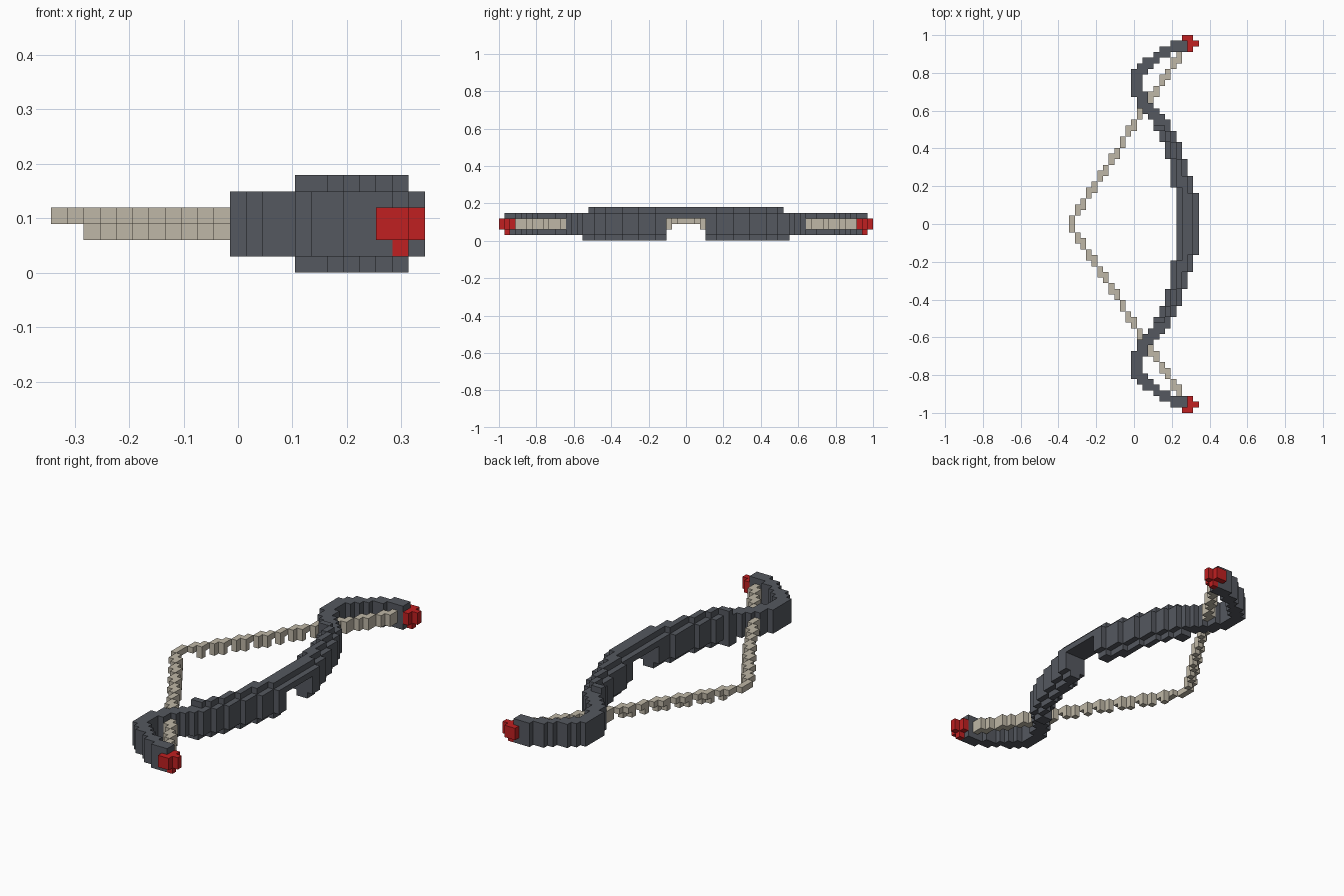
import bpy
import bmesh
from mathutils import Vector

cube = bpy.data.objects.get("Cube")
if cube:
    bpy.data.objects.remove(cube, do_unlink=True)

V = 2 / 67           # block size
COLUMNS = 23         # blocks across x


def material(name, rgb):
    m = bpy.data.materials.new(name)
    m.use_nodes = True
    m.diffuse_color = (*rgb, 1)
    m.node_tree.nodes["Principled BSDF"].inputs["Base Color"].default_value = (*rgb, 1)
    return m


AXES = [Vector(a) for a in ((1, 0, 0), (0, 1, 0), (0, 0, 1))]


def build(name, blocks, mat, hidden_by=()):
    """Make a mesh of the outer faces of a set of grid blocks."""
    bm = bmesh.new()
    for block in blocks:
        centre = Vector((block[0] - (COLUMNS - 1) / 2, block[1], block[2] + 0.5))
        for a in range(3):
            u, w = AXES[(a + 1) % 3] / 2, AXES[(a + 2) % 3] / 2
            for s in (-1, 1):
                near = list(block)
                near[a] += s
                if tuple(near) in blocks or tuple(near) in hidden_by:
                    continue
                mid = centre + AXES[a] * s / 2
                ring = [mid - u - w, mid + u - w, mid + u + w, mid - u + w]
                bm.faces.new([bm.verts.new(p * V) for p in ring[::s]])
    bmesh.ops.remove_doubles(bm, verts=bm.verts, dist=V / 50)
    mesh = bpy.data.meshes.new(name)
    bm.to_mesh(mesh)
    bm.free()
    mesh.materials.append(mat)
    obj = bpy.data.objects.new(name, mesh)
    bpy.context.collection.objects.link(obj)
    return obj


def fill(blocks, xs, ys, zs):
    """Fill a box of blocks and its mirror image across y."""
    blocks.update((i, s * j, k) for i in xs for j in ys for k in zs for s in (-1, 1))


def span(a, b):
    return range(a, b + 1)


# Bow outline: first row, back column, front column
outline = [(0, 19, 22), (6, 19, 21), (7, 18, 21), (9, 18, 20), (12, 17, 19),
           (15, 16, 18), (17, 15, 17), (19, 14, 16), (20, 13, 15), (21, 12, 14),
           (22, 12, 13), (23, 11, 13), (24, 11, 12), (27, 11, 13), (28, 12, 14),
           (29, 13, 15), (30, 15, 17), (31, 16, 20), (32, 18, 20), (33, 0, 0)]
grip, limbs = set(), set()
for (start, back, front), following in zip(outline, outline[1:]):
    for j in range(start, following[0]):
        if j <= 3:                                   # thin arrow rest
            fill(grip, span(back, front), [j], [4])
            fill(grip, span(back + 1, front - 1), [j], [5])
            continue
        fill(limbs, span(back, front), [j], span(1, 4))
        if j <= 18:                                  # raised ridges
            ridge_back = back if j >= 17 else back + 1
            fill(limbs, span(ridge_back, front - 1), [j], [0])
            if j <= 16:
                fill(limbs, span(back + 1, front - 1), [j], [5])
            else:
                fill(limbs, span(back, front - 1), [j], [5] if j == 17 else [])

# Red tips
tips = set()
fill(tips, [20, 21], [33], [2, 3])
fill(tips, [21, 22], [32], [2, 3])
fill(tips, [21], [31], [2, 3])
fill(tips, [21], [32], [1])

# Drawn string, stepping back to the nock point
string = set()
fill(string, [0], [0, 1], [3])
for i in range(1, 20):
    j = round(1.55 * i)
    fill(string, [i], [j, j + 1], [3])
    if i > 1:
        fill(string, [i], [j, j + 1] if i > 11 else [j], [2])
limbs -= tips
string -= limbs | tips

grey = material("dark grey", (0.09, 0.098, 0.115))
red = material("red", (0.53, 0.014, 0.015))
tan = material("pale tan", (0.52, 0.475, 0.385))

build("grip", grip, grey, limbs)
build("limbs", limbs, grey, grip | tips)
build("limb_tips", tips, red, limbs)
build("bowstring", string, tan, limbs)
